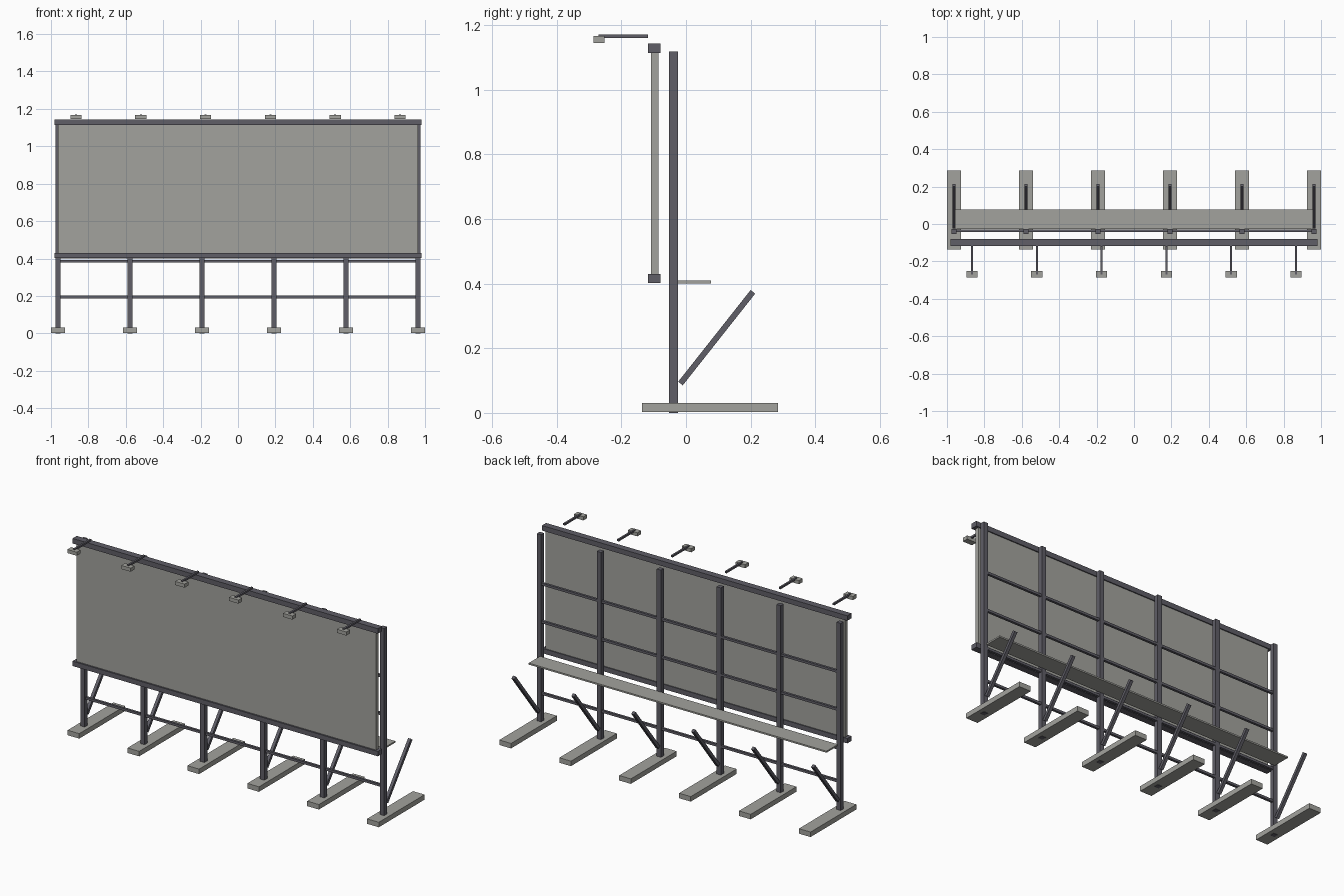
import bpy
import math

cube = bpy.data.objects.get("Cube")
if cube:
    bpy.data.objects.remove(cube, do_unlink=True)


def material(name, rgb):
    m = bpy.data.materials.new(name)
    m.use_nodes = True
    m.diffuse_color = (*rgb, 1)
    m.node_tree.nodes["Principled BSDF"].inputs["Base Color"].default_value = (*rgb, 1)
    return m


PALE = material("pale_grey", (0.365, 0.365, 0.34))
STEEL = material("dark_steel", (0.115, 0.112, 0.135))


def box(name, mat, x, y, z):
    """Box spanning the given (low, high) ranges."""
    spans = (x, y, z)
    bpy.ops.mesh.primitive_cube_add(size=1, location=[(a + b) / 2 for a, b in spans])
    ob = bpy.context.object
    ob.name = name
    ob.scale = [b - a for a, b in spans]
    bpy.ops.object.transform_apply(location=False, rotation=False, scale=True)
    ob.data.materials.append(mat)
    return ob


def around(c, width):
    return (c - width / 2, c + width / 2)


HALF = 0.9625
POST_Y = -0.039

# Display panel with its top and bottom frame rails
box("display_panel", PALE, (-HALF, HALF), (-0.108, -0.085), (0.41, 1.13))
box("top_frame_rail", STEEL, (-0.981, 0.981), (-0.1175, -0.079), (1.114, 1.143))
box("bottom_frame_rail", STEEL, (-0.981, 0.981), (-0.1175, -0.079), (0.402, 0.43))

# Posts, footings and sloping braces
foot, tip = (-0.017, 0.091), (0.207, 0.3745)
dy, dz = tip[0] - foot[0], tip[1] - foot[1]
for i in range(6):
    x = -HALF + i * HALF * 2 / 5
    box(f"post_{i + 1}", STEEL, around(x, 0.027), around(POST_Y, 0.027), (0, 1.118))
    box(f"footing_{i + 1}", PALE, around(x, 0.075), (-0.136, 0.285), (0.002, 0.031))
    length = math.hypot(dy, dz)
    brace = box(f"brace_{i + 1}", STEEL, around(x, 0.018), around(0, 0.018), around(0, length))
    brace.location = (x, (foot[0] + tip[0]) / 2, (foot[1] + tip[1]) / 2)
    brace.rotation_euler.x = -math.atan2(dy, dz)

# Horizontal rails tying the posts together
for i, z in enumerate((0.194, 0.385, 0.61, 0.83)):
    box(f"cross_rail_{i + 1}", STEEL, (-HALF, HALF), around(-0.036, 0.014), around(z, 0.014))

# Service walkway behind the posts
box("walkway", PALE, (-0.957, 0.957), (-0.027, 0.077), (0.401, 0.41))

# Lamps on arms above the panel
for i in range(6):
    x = -0.866 + i * 0.866 * 2 / 5
    box(f"lamp_arm_{i + 1}", STEEL, around(x, 0.011), (-0.27, -0.1175), (1.16, 1.171))
    box(f"lamp_head_{i + 1}", PALE, around(x, 0.06), (-0.286, -0.252), (1.145, 1.166))
